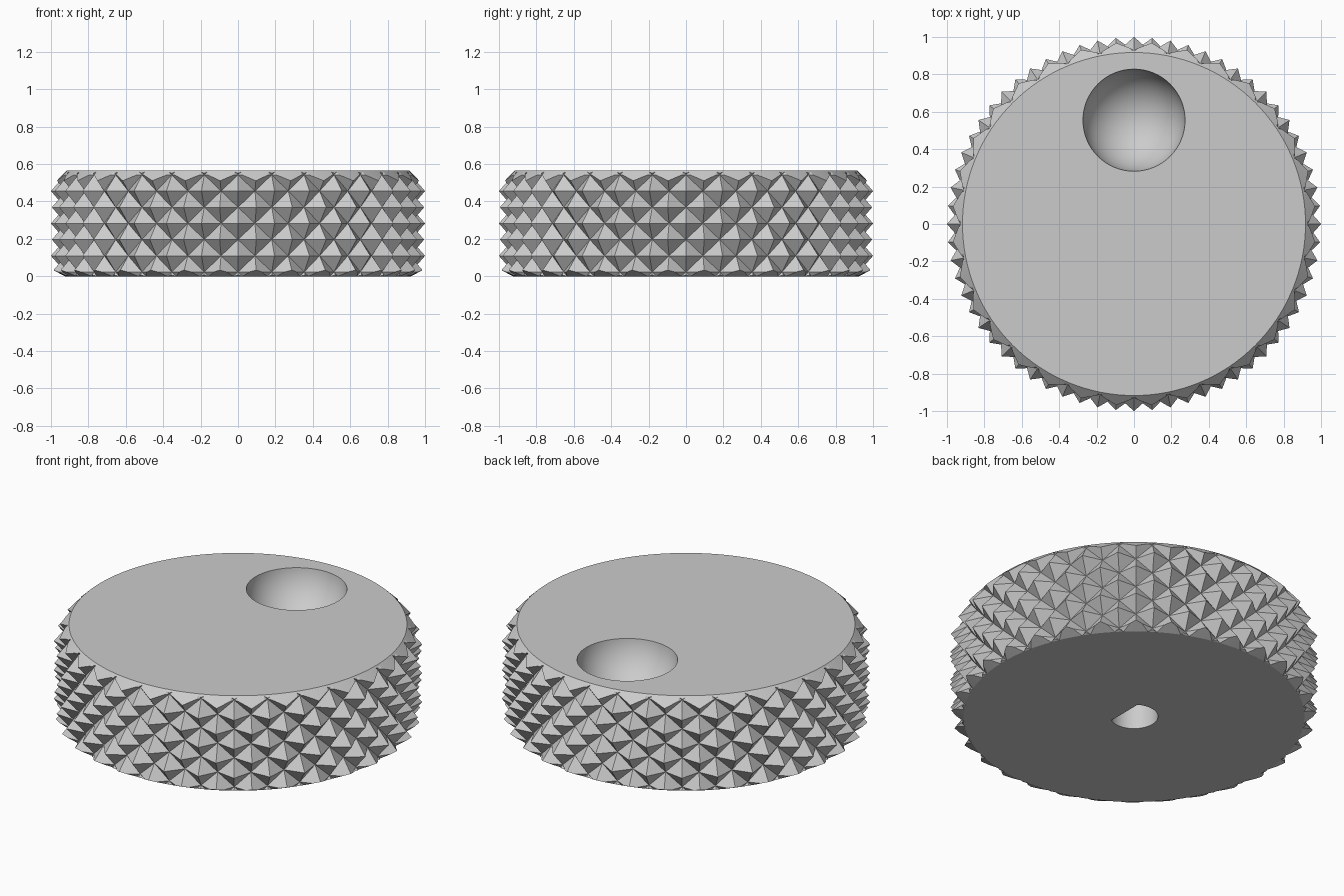
import bpy, bmesh, math

cube = bpy.data.objects.get("Cube")
if cube:
    bpy.data.objects.remove(cube, do_unlink=True)

HEIGHT = 0.565
COLUMNS = 32          # knurls around the rim
ROW = 0.0865          # half the height of one knurl
TIP, VALLEY = 1.0, 0.925

grey = bpy.data.materials.new("light_grey")
grey.use_nodes = True
grey.diffuse_color = (0.6, 0.6, 0.6, 1)
grey.node_tree.nodes["Principled BSDF"].inputs["Base Color"].default_value = (0.6, 0.6, 0.6, 1)


def make_object(name, bm):
    bmesh.ops.recalc_face_normals(bm, faces=bm.faces)
    mesh = bpy.data.meshes.new(name)
    bm.to_mesh(mesh)
    bm.free()
    mesh.materials.append(grey)
    obj = bpy.data.objects.new(name, mesh)
    bpy.context.collection.objects.link(obj)
    return obj


def stack(name, outlines):
    """Closed solid joining equal-length outlines from bottom to top."""
    bm = bmesh.new()
    rings = [[bm.verts.new(p) for p in line] for line in outlines]
    n = len(rings[0])
    for low, high in zip(rings, rings[1:]):
        for i in range(n):
            k = (i + 1) % n
            bm.faces.new((low[i], low[k], high[k], high[i]))
    bm.faces.new(rings[0][::-1])
    bm.faces.new(rings[-1])
    return make_object(name, bm)


def circle(r, z, n=128):
    return [(r * math.cos(math.tau * i / n), r * math.sin(math.tau * i / n), z) for i in range(n)]


def cut(target, tool, operation):
    mod = target.modifiers.new(operation, "BOOLEAN")
    mod.operation, mod.solver, mod.object = operation, "EXACT", tool
    bpy.context.view_layer.objects.active = target
    bpy.ops.object.modifier_apply(modifier=mod.name)
    bpy.data.objects.remove(tool, do_unlink=True)


# Knurled body: tips and valleys alternate, each quad is folded along its valley
bm = bmesh.new()
n = COLUMNS * 2
grid = []
for j in range(-4, 5):
    ring = []
    for k in range(n):
        r = TIP if (j + k) % 2 == 0 else VALLEY
        a = math.tau * k / n
        ring.append(bm.verts.new((r * math.cos(a), r * math.sin(a), HEIGHT / 2 + j * ROW)))
    grid.append(ring)
for j in range(len(grid) - 1):
    for k in range(n):
        m = (k + 1) % n
        a, b, c, d = grid[j][k], grid[j][m], grid[j + 1][m], grid[j + 1][k]
        if (j + k) % 2 == 0:
            bm.faces.new((a, b, d))
            bm.faces.new((b, c, d))
        else:
            bm.faces.new((a, b, c))
            bm.faces.new((a, c, d))
bm.faces.new(grid[0][::-1])
bm.faces.new(grid[-1])
knob = make_object("knurled_knob", bm)

# Trim both ends with chamfers
envelope = stack("envelope", [circle(0.925, 0), circle(1.02, 0.0475),
                              circle(1.02, 0.465), circle(0.917, HEIGHT)])
cut(knob, envelope, "INTERSECT")

# Round finger dimple in the top
bm = bmesh.new()
bmesh.ops.create_uvsphere(bm, u_segments=64, v_segments=40, radius=0.275)
bmesh.ops.translate(bm, verts=bm.verts, vec=(0, 0.555, HEIGHT + 0.03))
cut(knob, make_object("dimple_cutter", bm), "DIFFERENCE")

# D-shaped shaft hole in the underside, flat on the left
flat, radius = 0.068, 0.13
start = math.acos(flat / radius)
steps = 48


def d_outline(z):
    angles = [start + (math.tau - 2 * start) * i / steps for i in range(steps + 1)]
    return [(radius * math.cos(a), radius * math.sin(a), z) for a in angles]


cut(knob, stack("shaft_cutter", [d_outline(-0.1), d_outline(0.36)]), "DIFFERENCE")

# Smooth the round surfaces, keep the knurl edges sharp
bpy.ops.object.select_all(action="DESELECT")
knob.select_set(True)
bpy.context.view_layer.objects.active = knob
bpy.ops.object.shade_smooth_by_angle(angle=math.radians(20))
